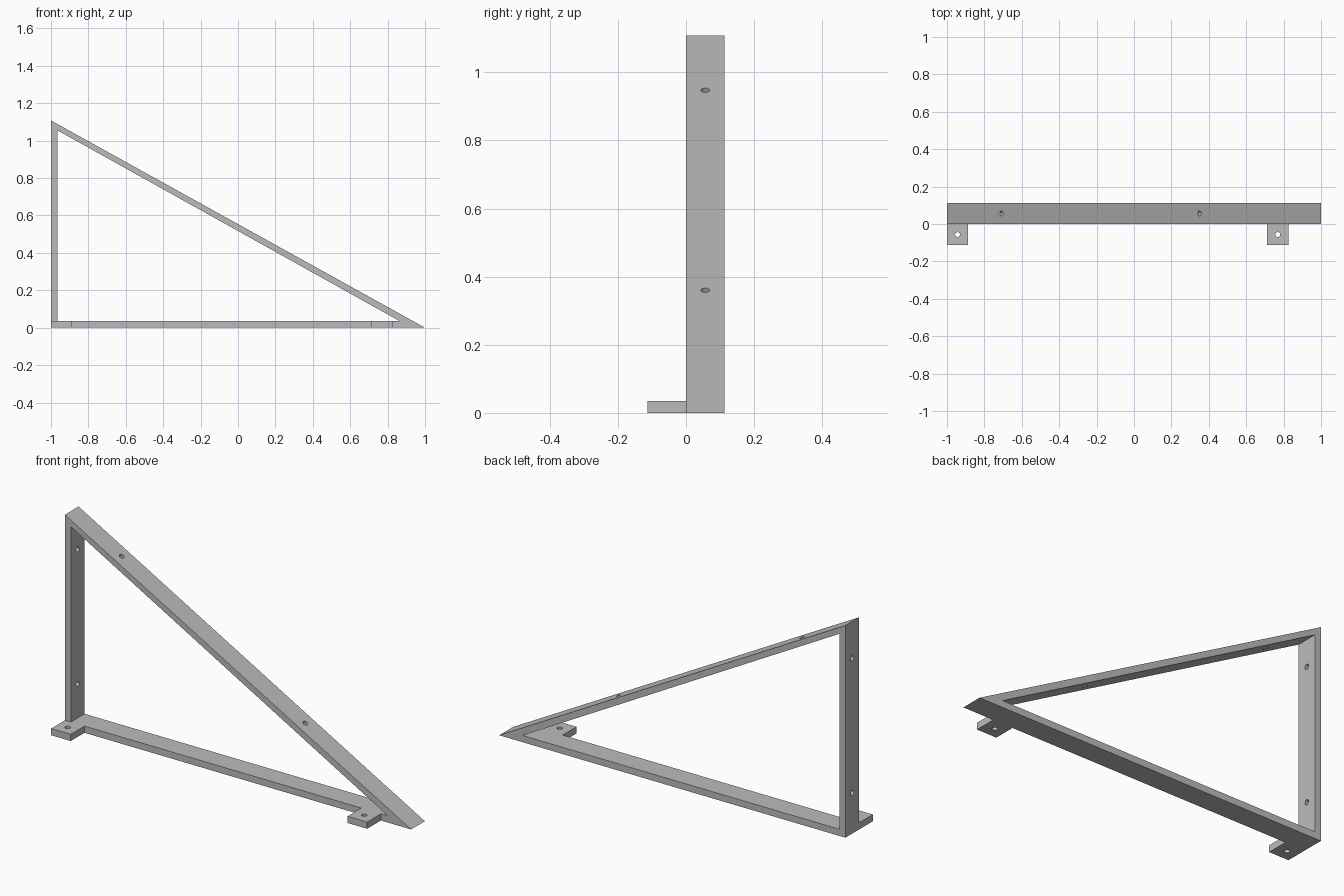
import bpy, bmesh
from mathutils import Vector

cube = bpy.data.objects.get("Cube")
if cube:
    bpy.data.objects.remove(cube, do_unlink=True)

DEPTH = 0.113      # width of the bars and of the square tabs
THICK = 0.035      # thickness of the plates
HEIGHT = 1.108
HOLE_R = 0.013

grey = bpy.data.materials.new("plain_grey")
grey.use_nodes = True
colour = (0.5, 0.5, 0.5, 1)
grey.diffuse_color = colour
grey.node_tree.nodes["Principled BSDF"].inputs["Base Color"].default_value = colour


def make_object(name, bm):
    bmesh.ops.recalc_face_normals(bm, faces=bm.faces)
    mesh = bpy.data.meshes.new(name)
    bm.to_mesh(mesh)
    bm.free()
    mesh.materials.append(grey)
    obj = bpy.data.objects.new(name, mesh)
    bpy.context.collection.objects.link(obj)
    return obj


def drill(obj, centre, axis):
    """Cut a round screw hole through a plate."""
    bm = bmesh.new()
    bmesh.ops.create_cone(bm, cap_ends=True, segments=24, radius1=HOLE_R,
                          radius2=HOLE_R, depth=0.12)
    cutter = make_object("hole_cutter", bm)
    cutter.rotation_euler = Vector(axis).to_track_quat('Z', 'Y').to_euler()
    cutter.location = centre
    cutter.hide_render = True
    mod = obj.modifiers.new("hole", 'BOOLEAN')
    mod.operation = 'DIFFERENCE'
    mod.solver = 'EXACT'
    mod.object = cutter
    bpy.context.view_layer.objects.active = obj
    bpy.ops.object.modifier_apply(modifier=mod.name)
    bpy.data.objects.remove(cutter, do_unlink=True)


# Triangular frame: a ring between two triangles, extruded backwards
outer = [(-1, 0), (1, 0), (-1, HEIGHT)]
inner = [(-1 + THICK, THICK), (0.865, THICK), (-1 + THICK, 1.055)]
bm = bmesh.new()
ring_out = [bm.verts.new((x, 0, z)) for x, z in outer]
ring_in = [bm.verts.new((x, 0, z)) for x, z in inner]
for i in range(3):
    j = (i + 1) % 3
    bm.faces.new((ring_out[i], ring_out[j], ring_in[j], ring_in[i]))
geom = bmesh.ops.extrude_face_region(bm, geom=bm.faces[:])["geom"]
bmesh.ops.translate(bm, vec=(0, DEPTH, 0),
                    verts=[v for v in geom if isinstance(v, bmesh.types.BMVert)])
frame = make_object("triangular_frame", bm)

# Holes in the upright
for z in (0.213, 0.915):
    drill(frame, (-1 + THICK / 2, DEPTH / 2, z), (1, 0, 0))

# Holes square to the sloping bar
for x in (-0.71, 0.35):
    drill(frame, (x, DEPTH / 2, (1 - x) * HEIGHT / 2), (HEIGHT / 2, 0, 1))

# Mounting tabs in front of the base bar
parts = [frame]
for name, left in (("right_tab", -1), ("left_tab", 0.712)):
    centre = (left + DEPTH / 2, -DEPTH / 2, THICK / 2)
    bm = bmesh.new()
    bmesh.ops.create_cube(bm, size=1)
    bmesh.ops.scale(bm, vec=(DEPTH, DEPTH, THICK), verts=bm.verts)
    bmesh.ops.translate(bm, vec=centre, verts=bm.verts)
    tab = make_object(name, bm)
    drill(tab, centre, (0, 0, 1))
    parts.append(tab)

# Smooth hole walls, sharp plate edges
bpy.ops.object.select_all(action='DESELECT')
for part in parts:
    part.select_set(True)
bpy.context.view_layer.objects.active = frame
bpy.ops.object.shade_smooth_by_angle()
